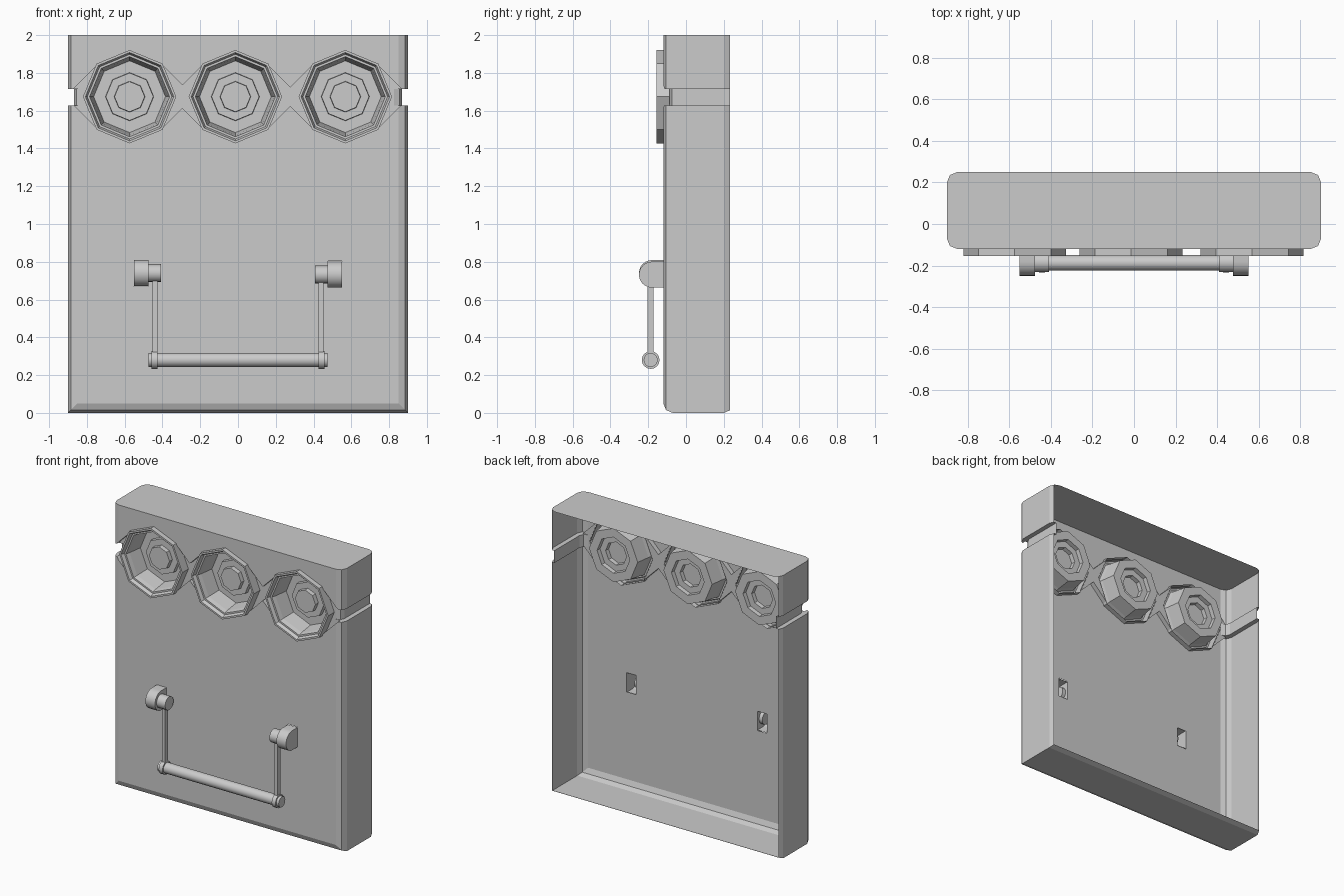
import bpy, bmesh, math
from mathutils import Vector

if "Cube" in bpy.data.objects:
    bpy.data.objects.remove(bpy.data.objects["Cube"])

LAMPS = [-0.574, -0.014, 0.568]
LAMP_Z = 1.674


def finish(name, bm):
    me = bpy.data.meshes.new(name)
    bm.to_mesh(me)
    bm.free()
    ob = bpy.data.objects.new(name, me)
    bpy.context.collection.objects.link(ob)
    return ob


def box(bm, x0, x1, y0, y1, z0, z1):
    vs = bmesh.ops.create_cube(bm, size=1)["verts"]
    for v in vs:
        v.co = Vector(((x0 + x1) / 2 + v.co.x * (x1 - x0),
                       (y0 + y1) / 2 + v.co.y * (y1 - y0),
                       (z0 + z1) / 2 + v.co.z * (z1 - z0)))


def prism(bm, pts, place, a, b, cap_a=True, cap_b=True):
    """Extrude a 2D outline between a and b; place(u, v, t) gives 3D position."""
    ra = [bm.verts.new(place(u, v, a)) for u, v in pts]
    rb = [bm.verts.new(place(u, v, b)) for u, v in pts]
    n = len(pts)
    for i in range(n):
        j = (i + 1) % n
        bm.faces.new((ra[i], ra[j], rb[j], rb[i]))
    if cap_a:
        bm.faces.new(ra[::-1])
    if cap_b:
        bm.faces.new(rb)
    bmesh.ops.recalc_face_normals(bm, faces=bm.faces)


def circle(u, v, r, n):
    return [(u + r * math.cos(math.tau * i / n), v + r * math.sin(math.tau * i / n))
            for i in range(n)]


along_y = lambda u, v, t: (u, t, v)   # outline in x-z
along_x = lambda u, v, t: (t, u, v)   # outline in y-z


def cut(ob, bm):
    tool = finish("cutter", bm)
    tool.hide_render = True
    m = ob.modifiers.new("cut", "BOOLEAN")
    m.operation, m.solver, m.object = "DIFFERENCE", "EXACT", tool
    dg = bpy.context.evaluated_depsgraph_get()
    me = bpy.data.meshes.new_from_object(ob.evaluated_get(dg))
    ob.modifiers.clear()
    ob.data = me
    bpy.data.objects.remove(tool)


def rounded_box(x, y0, y1, z0, z1, r, bottom):
    bm = bmesh.new()
    box(bm, -x, x, y0, y1, z0, z1)
    edges = []
    for e in bm.edges:
        a, b = e.verts[0].co, e.verts[1].co
        vertical = abs(a.z - b.z) > 0.01
        low = bottom and max(a.z, b.z) < z0 + 0.01 and abs(a.x - b.x) > 0.01
        if vertical or low:
            edges.append(e)
    bmesh.ops.bevel(bm, geom=edges, offset=r, segments=2, profile=0.5, affect="EDGES")
    return bm


# Case: solid block first, sheet shell afterwards
case = finish("case", rounded_box(0.9, -0.12, 0.25, 0, 2, 0.05, True))

# Groove round the front and sides
bm = bmesh.new()
box(bm, -1.2, 1.2, -0.5, 0.5, 1.628, 1.715)
slab = finish("groove_tool", bm)
cut(slab, rounded_box(0.867, -0.087, 0.9, 1.4, 1.9, 0.04, False))
bm = bmesh.new()
bm.from_mesh(slab.data)
bpy.data.objects.remove(slab)
cut(case, bm)

# Groove flares beside each lamp, lamp openings, bracket openings
for cx in LAMPS:
    bm = bmesh.new()
    q = [(0.3, -0.04), (0.3, 0.04), (0.17, 0.17), (-0.17, 0.17),
         (-0.3, 0.04), (-0.3, -0.04), (-0.17, -0.17), (0.17, -0.17)]
    prism(bm, [(cx + u, LAMP_Z + v) for u, v in q], along_y, -0.3, -0.087)
    cut(case, bm)
    bm = bmesh.new()
    prism(bm, circle(cx, LAMP_Z, 0.243, 8), along_y, -0.3, 0.05)
    cut(case, bm)
for s in (-1, 1):
    bm = bmesh.new()
    box(bm, s * 0.5125 - 0.037, s * 0.5125 + 0.037, -0.3, 0.05, 0.668, 0.804)
    cut(case, bm)

# Open the back and remove the pockets so only the outer sheet remains
bm = bmesh.new()
bm.from_mesh(case.data)


def in_pocket(f):
    for cx in LAMPS:
        if all(math.hypot(v.co.x - cx, v.co.z - LAMP_Z) < 0.2435 for v in f.verts):
            return True
    return all(0.474 < abs(v.co.x) < 0.551 and 0.66 < v.co.z < 0.81 for v in f.verts)


doomed = [f for f in bm.faces if in_pocket(f) or all(v.co.y > 0.249 for v in f.verts)]
bmesh.ops.delete(bm, geom=doomed, context="FACES")
top = [f for f in bm.faces if all(v.co.z > 1.999 for v in f.verts)]
bmesh.ops.split(bm, geom=top)
rest = [f for f in bm.faces if not all(v.co.z > 1.999 for v in f.verts)]
geom = list({v for f in rest for v in f.verts}) + list({e for f in rest for e in f.edges}) + rest
bmesh.ops.bisect_plane(bm, geom=geom, plane_co=(0, 0.234, 0), plane_no=(0, 1, 0), clear_outer=True)
bm.to_mesh(case.data)
bm.free()

# Octagonal lamps: rim, stepped lip, bowl and stepped centre
PROFILE = [(0.247, -0.085), (0.247, -0.155), (0.234, -0.155), (0.224, -0.13),
           (0.212, -0.13), (0.204, -0.1), (0.19, 0.0), (0.128, 0.0),
           (0.126, -0.03), (0.082, -0.03), (0.08, -0.06)]
for i, cx in enumerate(LAMPS):
    bm = bmesh.new()
    rings = [[bm.verts.new((u, y, v)) for u, v in circle(cx, LAMP_Z, r, 8)] for r, y in PROFILE]
    for a, b in zip(rings, rings[1:]):
        for k in range(8):
            bm.faces.new((a[k], a[(k + 1) % 8], b[(k + 1) % 8], b[k]))
    bm.faces.new(rings[-1])
    finish("lamp_%d" % (i + 1), bm)

# Handle: hollow brackets, pivots, arms with end eyes, grip bar
smooth = []
for s, side in ((-1, "left"), (1, "right")):
    dz = -0.004 * s
    z = 0.736 + dz
    bm = bmesh.new()
    arc = [(-0.18 - 0.069 * math.cos(a), z + 0.069 * math.sin(a))
           for a in [math.pi * (k / 12 - 0.5) for k in range(13)]]
    prism(bm, [(-0.12, z - 0.069)] + arc + [(-0.12, z + 0.069)], along_x, s * 0.475, s * 0.55)
    back = [f for f in bm.faces if all(v.co.y > -0.121 for v in f.verts)]
    bmesh.ops.delete(bm, geom=back, context="FACES")
    smooth.append(finish("bracket_" + side, bm))

    bm = bmesh.new()
    prism(bm, circle(-0.185, z, 0.047, 16), along_x, s * 0.408, s * 0.5)
    smooth.append(finish("pivot_" + side, bm))

    bm = bmesh.new()
    box(bm, s * 0.44 - 0.013, s * 0.44 + 0.013, -0.205, -0.171, 0.3, 0.72)
    finish("arm_" + side, bm)

    bm = bmesh.new()
    prism(bm, circle(-0.187, 0.28, 0.047, 16), along_x, s * 0.427, s * 0.457)
    smooth.append(finish("arm_eye_" + side, bm))

bm = bmesh.new()
prism(bm, circle(-0.187, 0.28, 0.037, 16), along_x, -0.475, 0.475)
smooth.append(finish("grip_bar", bm))

bpy.ops.object.select_all(action="DESELECT")
for ob in smooth:
    ob.select_set(True)
bpy.context.view_layer.objects.active = smooth[0]
bpy.ops.object.shade_smooth_by_angle(angle=math.radians(35))
